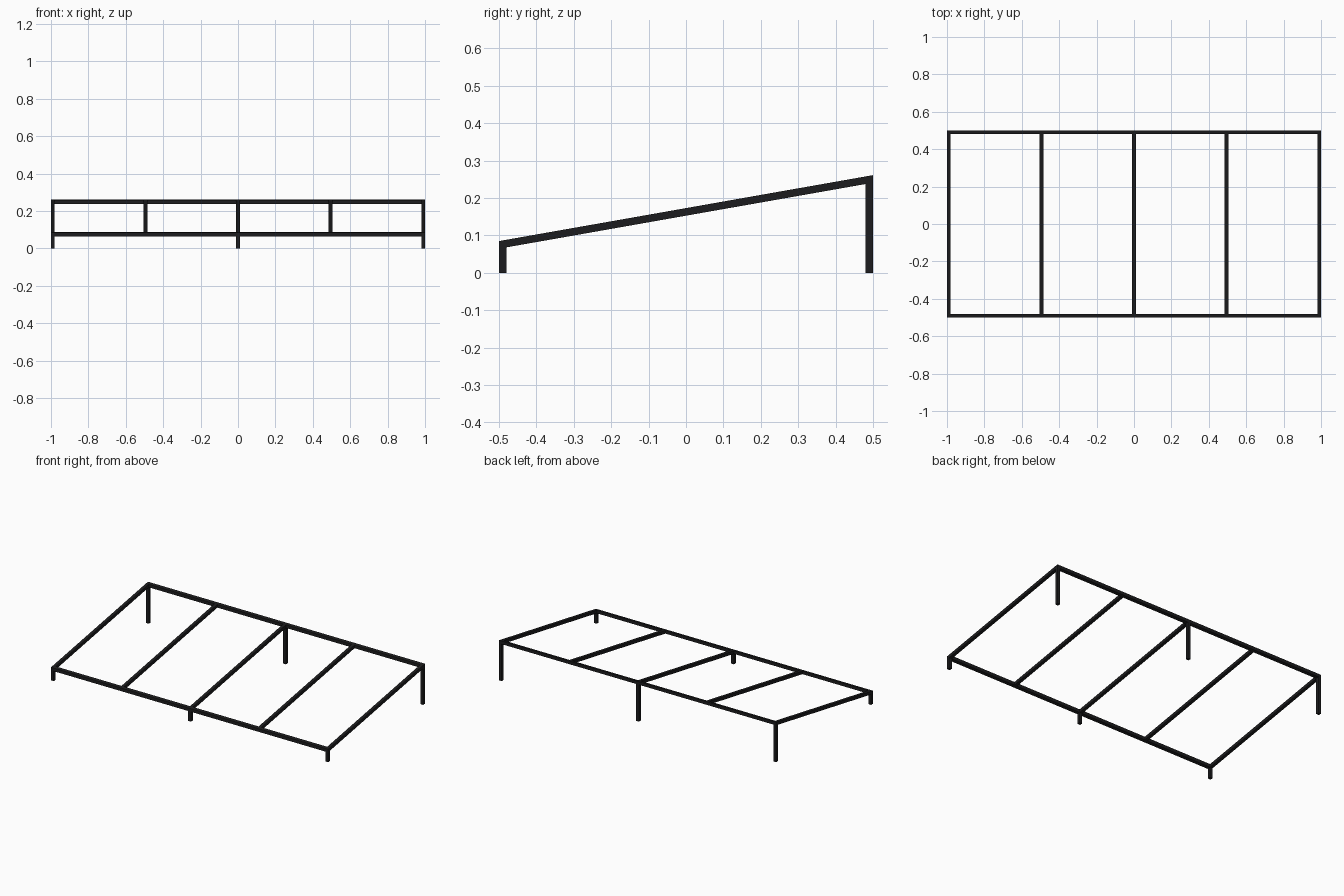
import bpy, bmesh, math

if "Cube" in bpy.data.objects:
    bpy.data.objects.remove(bpy.data.objects["Cube"])

T = 0.02                          # tube size
SLOPE = math.tan(math.radians(10))
TH = T / math.cos(math.radians(10))   # vertical thickness of sloped tube

mat = bpy.data.materials.new("black_metal")
mat.diffuse_color = (0.012, 0.012, 0.013, 1)
mat.use_nodes = True
mat.node_tree.nodes["Principled BSDF"].inputs["Base Color"].default_value = mat.diffuse_color


def top(y):
    return 0.173 + SLOPE * y


def under(y):
    return top(y) - TH


def prism(name, profile, x0, x1):
    """Extrude a (y, z) profile along x."""
    bm = bmesh.new()
    face = bm.faces.new([bm.verts.new((x0, y, z)) for y, z in profile])
    ext = bmesh.ops.extrude_face_region(bm, geom=[face])
    verts = [g for g in ext["geom"] if isinstance(g, bmesh.types.BMVert)]
    bmesh.ops.translate(bm, verts=verts, vec=(x1 - x0, 0, 0))
    bmesh.ops.recalc_face_normals(bm, faces=bm.faces)
    me = bpy.data.meshes.new(name)
    bm.to_mesh(me)
    bm.free()
    me.materials.append(mat)
    ob = bpy.data.objects.new(name, me)
    bpy.context.collection.objects.link(ob)


def sloped(y0, y1):
    return [(y0, under(y0)), (y1, under(y1)), (y1, top(y1)), (y0, top(y0))]


# Long rails and their legs, front and back
for side, y0 in (("front", -0.5), ("back", 0.5 - T)):
    y1 = y0 + T
    prism(side + "_rail", sloped(y0, y1), -1, 1)
    for i, x in enumerate((-0.99, 0, 0.99)):
        leg = [(y0, 0), (y1, 0), (y1, under(y1)), (y0, under(y0))]
        prism(f"{side}_leg_{i + 1}", leg, x - T / 2, x + T / 2)

# Sloping cross bars between the rails
for i in range(5):
    x = -0.99 + i * 0.495
    prism(f"cross_bar_{i + 1}", sloped(-0.5 + T, 0.5 - T), x - T / 2, x + T / 2)
